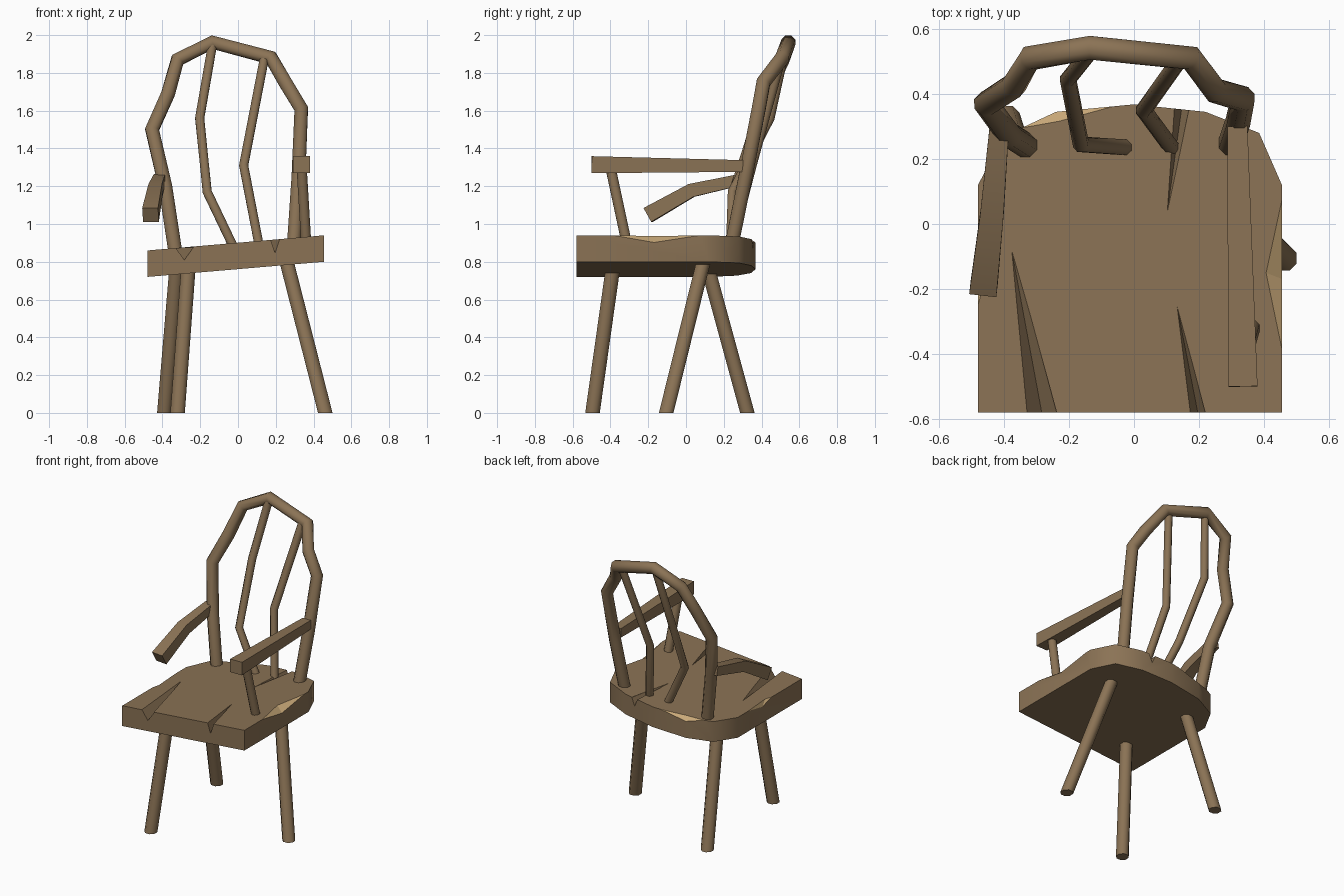
import bpy, bmesh, math
from mathutils import Vector

if "Cube" in bpy.data.objects:
    bpy.data.objects.remove(bpy.data.objects["Cube"])


def material(name, rgb):
    m = bpy.data.materials.new(name)
    m.diffuse_color = (*rgb, 1)
    m.use_nodes = True
    m.node_tree.nodes["Principled BSDF"].inputs["Base Color"].default_value = m.diffuse_color
    return m


WOOD = material("brown wood", (0.258, 0.171, 0.091))
CHIP = material("bare chipped wood", (0.578, 0.392, 0.188))


def finish(bm, name, smooth=True):
    bmesh.ops.recalc_face_normals(bm, faces=bm.faces[:])
    me = bpy.data.meshes.new(name)
    bm.to_mesh(me)
    bm.free()
    ob = bpy.data.objects.new(name, me)
    bpy.context.collection.objects.link(ob)
    me.materials.append(WOOD)
    me.materials.append(CHIP)
    if smooth:
        bpy.ops.object.select_all(action='DESELECT')
        ob.select_set(True)
        bpy.context.view_layer.objects.active = ob
        bpy.ops.object.shade_smooth_by_angle(angle=math.radians(50))
    return ob


def sweep(name, pts, r0, r1=None, sides=8, ref=(0, 1, 0), axis=None):
    """Sweep a regular polygon along a path, tapering from r0 to r1."""
    pts = [Vector(p) for p in pts]
    r1 = r0 if r1 is None else r1
    ref = Vector(ref)
    bm = bmesh.new()
    rings = []
    for i, p in enumerate(pts):
        a = (p - pts[i - 1]).normalized() if i else None
        b = (pts[i + 1] - p).normalized() if i < len(pts) - 1 else None
        t = ((a or b) + (b or a)).normalized()
        if axis:
            t = Vector(axis)
        u = t.cross(ref).normalized()
        v = t.cross(u).normalized()
        r = (r0 + (r1 - r0) * i / (len(pts) - 1)) / math.cos(math.pi / sides) ** (2 if sides == 4 else 0.5)
        if sides == 4:
            r *= math.cos(math.pi / 4)
        ring = []
        for k in range(sides):
            w = math.tau * (k + 0.5) / sides
            ring.append(bm.verts.new(p + r * (math.cos(w) * u + math.sin(w) * v)))
        rings.append(ring)
    for lo, hi in zip(rings, rings[1:]):
        for k in range(sides):
            n = (k + 1) % sides
            bm.faces.new((lo[k], lo[n], hi[n], hi[k]))
    bm.faces.new(rings[0])
    bm.faces.new(rings[-1])
    return finish(bm, name)


def top(x):
    """Height of the tilted seat top."""
    return 0.901 + 0.0856 * x


# Seat slab
outline = [(0.455, -0.58), (0.455, 0.12), (0.385, 0.28), (0.22, 0.345), (0, 0.368),
           (-0.24, 0.345), (-0.4, 0.27), (-0.48, 0.12), (-0.48, -0.58)]
bm = bmesh.new()
upper = [bm.verts.new((x, y, top(x))) for x, y in outline]
lower = [bm.verts.new((x, y, top(x) - 0.14)) for x, y in outline]
bm.faces.new(upper)
bm.faces.new(lower)
for i in range(len(outline)):
    j = (i + 1) % len(outline)
    bm.faces.new((upper[i], upper[j], lower[j], lower[i]))
seat = finish(bm, "seat")

# Cracks and chips cut from the seat
bm = bmesh.new()


def hull(points, index):
    vs = [bm.verts.new(p) for p in points]
    res = bmesh.ops.convex_hull(bm, input=vs)
    for g in res["geom"]:
        if isinstance(g, bmesh.types.BMFace):
            g.material_index = index


def crack(x, y, w, d, tx, ty):
    z = top(x)
    hull([(x - w, y, z), (x + w, y, z), (x, y, z - d), (x, y, z + 0.08),
          (tx, ty, top(tx) + 0.003)], 0)


def chip(a, b, low, inner, out):
    pts = [(x, y, top(x) + 0.001) for x, y in (a, b, inner)]
    hull(pts + [(low[0], low[1], top(low[0]) - low[2]),
                (out[0], out[1], top(out[0]) + 0.05)], 1)


crack(-0.28, -0.6, 0.05, 0.07, -0.38, -0.06)
crack(0.2, -0.6, 0.025, 0.075, 0.13, -0.24)
crack(0.15, 0.38, 0.025, 0.06, 0.1, 0.02)
chip((0.457, 0.09), (0.457, -0.4), (0.458, -0.17, 0.04), (0.405, -0.15), (0.55, -0.16))
chip((-0.37, 0.29), (-0.04, 0.367), (-0.25, 0.36, 0.04), (-0.23, 0.315), (-0.26, 0.45))
chip((-0.482, 0.04), (-0.482, -0.26), (-0.483, -0.14, 0.035), (-0.465, -0.2), (-0.56, -0.12))
cutter = finish(bm, "seat_damage_cutter", False)
cutter.hide_render = True
cutter.hide_viewport = True
cut = seat.modifiers.new("damage", 'BOOLEAN')
cut.operation = 'DIFFERENCE'
cut.solver = 'EXACT'
cut.object = cutter

# Three splayed legs (one front leg is missing)
for name, foot, head in (
        ("front_leg", (-0.32, -0.495, 0), (-0.262, -0.385, 0.78)),
        ("back_leg", (-0.39, 0.325, 0), (-0.325, 0.115, 0.77)),
        ("right_leg", (0.462, -0.105, 0), (0.25, 0.1, 0.83))):
    sweep(name, (foot, head), 0.04, axis=(0, 0, 1))

# Bent back hoop
sweep("back_hoop", [(-0.33, 0.24, 0.84), (-0.385, 0.275, 1.2), (-0.455, 0.37, 1.5),
                    (-0.37, 0.425, 1.69), (-0.32, 0.51, 1.87), (-0.135, 0.542, 1.962),
                    (0.175, 0.51, 1.88), (0.25, 0.41, 1.75), (0.335, 0.385, 1.61),
                    (0.32, 0.315, 1.25), (0.295, 0.24, 0.88)], 0.038)

# Crooked back spindles
sweep("left_spindle", [(-0.135, 0.53, 1.95), (-0.203, 0.445, 1.56),
                       (-0.163, 0.245, 1.17), (-0.015, 0.235, 0.86)], 0.025)
sweep("right_spindle", [(0.14, 0.505, 1.88), (0.03, 0.35, 1.31), (0.115, 0.235, 0.87)], 0.025)

# Right armrest, its support, and the broken left armrest
sweep("right_armrest", [(0.318, 0.3, 1.307), (0.335, -0.5, 1.314)], 0.031, 0.045,
      sides=4, ref=(0, 0, 1))
sweep("arm_support", [(0.362, -0.31, 0.88), (0.337, -0.4, 1.3)], 0.028)
sweep("broken_left_armrest", [(-0.415, 0.29, 1.235), (-0.437, 0.03, 1.178),
                              (-0.463, -0.2, 1.048)], 0.03, 0.042, sides=4, ref=(0, 0, 1))
